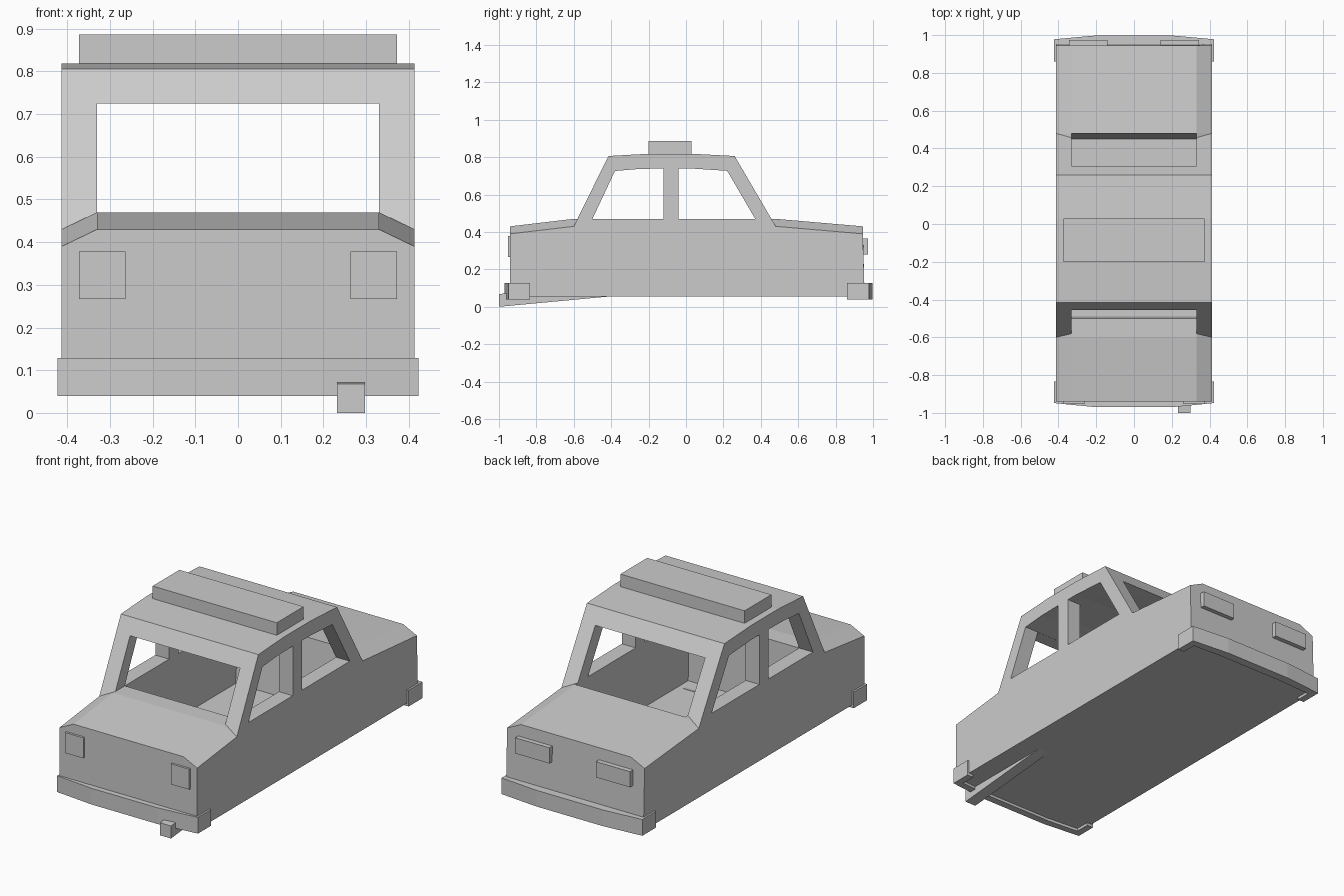
import bpy, bmesh

if "Cube" in bpy.data.objects:
    bpy.data.objects.remove(bpy.data.objects["Cube"])


def make_object(name, bm):
    bmesh.ops.recalc_face_normals(bm, faces=bm.faces)
    mesh = bpy.data.meshes.new(name)
    bm.to_mesh(mesh)
    bm.free()
    obj = bpy.data.objects.new(name, mesh)
    bpy.context.collection.objects.link(obj)
    return obj


def loft(name, rings):
    """Skin matching closed rings and cap both ends."""
    bm = bmesh.new()
    loops = [[bm.verts.new(p) for p in ring] for ring in rings]
    n = len(loops[0])
    for a, b in zip(loops, loops[1:]):
        for i in range(n):
            j = (i + 1) % n
            bm.faces.new((a[i], a[j], b[j], b[i]))
    bm.faces.new(loops[0])
    bm.faces.new(loops[-1])
    return make_object(name, bm)


def side_prism(name, profile, x0, x1):
    return loft(name, [[(x, y, z) for y, z in profile] for x in (x0, x1)])


def plan_prism(name, outline, z0, z1):
    return loft(name, [[(x, y, z) for x, y in outline] for z in (z0, z1)])


def box(name, x0, x1, y0, y1, z0, z1):
    return plan_prism(name, [(x0, y0), (x1, y0), (x1, y1), (x0, y1)], z0, z1)


def boolean(obj, other, operation):
    other.hide_render = True
    mod = obj.modifiers.new(operation, 'BOOLEAN')
    mod.operation = operation
    mod.solver = 'EXACT'
    mod.object = other
    bpy.context.view_layer.objects.active = obj
    bpy.ops.object.modifier_apply(modifier=mod.name)
    bpy.data.objects.remove(other, do_unlink=True)


W, IN = 0.413, 0.33      # outer half width, inner half width


# Lower body with chamfered shoulders
def section(y_bottom, y_top, z):
    return [(-W, y_bottom, 0.055), (W, y_bottom, 0.055), (W, y_top, z - 0.04),
            (IN, y_top, z), (-IN, y_top, z), (-W, y_top, z - 0.04)]


body = loft("car_body", [section(-0.94, -0.94, 0.43), section(-0.60, -0.60, 0.47),
                         section(0.48, 0.48, 0.47), section(0.955, 0.945, 0.43)])

# Cabin
cabin = side_prism("cabin", [
    (-0.60, 0.30), (-0.60, 0.43), (-0.415, 0.806), (-0.20, 0.818),
    (0.03, 0.818), (0.26, 0.806), (0.48, 0.43), (0.48, 0.30)], -W, W)
boolean(body, cabin, 'UNION')

# Hollow interior, open at windscreen and rear window
cavity = side_prism("cavity_cutter", [
    (-0.49, 0.12), (-0.50, 0.47), (-0.70, 0.47), (-0.70, 0.725), (-0.385, 0.725),
    (-0.20, 0.74), (0.03, 0.74), (0.225, 0.725), (0.60, 0.725), (0.60, 0.47),
    (0.48, 0.47), (0.45, 0.12)], -IN, IN)
boolean(body, cavity, 'DIFFERENCE')

# Side windows
for profile in ([(-0.50, 0.47), (-0.38, 0.726), (-0.25, 0.737), (-0.12, 0.739), (-0.12, 0.47)],
                [(-0.04, 0.47), (-0.04, 0.739), (0.03, 0.739), (0.22, 0.727), (0.37, 0.47)]):
    boolean(body, side_prism("window_cutter", profile, -0.6, 0.6), 'DIFFERENCE')


# Wrap-around bumpers, bowed in plan
def bumper(name, end, corner, bow, inner_corner, inner_bow):
    outer = [(0.423, end), (0.423, corner), (0.2, bow)]
    inner = [(0.2, inner_bow), (0.385, inner_corner), (0.385, end)]
    outline = outer + [(-x, y) for x, y in reversed(outer)]
    outline += [(-x, y) for x, y in reversed(inner)] + inner
    plan_prism(name, outline, 0.04, 0.128)


bumper("front_bumper", -0.835, -0.948, -0.97, -0.915, -0.93)
bumper("rear_bumper", 0.86, 0.978, 0.998, 0.94, 0.95)

# Lamps
for side, s in (("left", -1), ("right", 1)):
    box(side + "_headlamp", s * 0.263, s * 0.373, -0.952, -0.93, 0.267, 0.378)
    box(side + "_tail_lamp", s * 0.14, s * 0.345, 0.93, 0.973, 0.28, 0.365)

# Roof box and exhaust pipe
box("roof_box", -0.373, 0.373, -0.20, 0.03, 0.81, 0.886)
side_prism("exhaust_pipe", [(-1.0, 0.0), (-1.0, 0.068), (-0.40, 0.122), (-0.40, 0.056)],
           0.232, 0.298)
